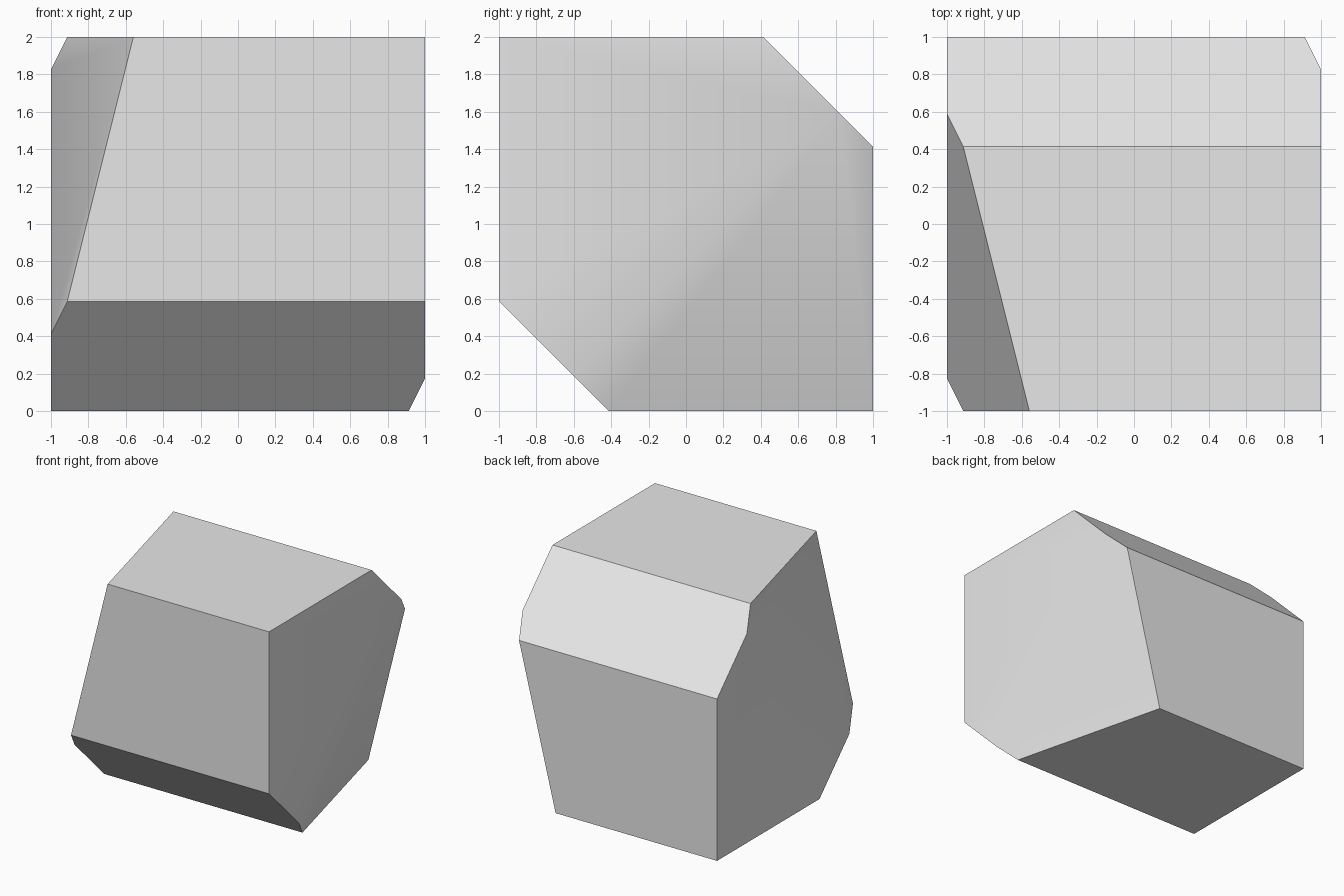
import bpy
import bmesh
from mathutils import Vector

default = bpy.data.objects.get("Cube")
if default:
    bpy.data.objects.remove(default, do_unlink=True)


def make_material(name, rgb):
    mat = bpy.data.materials.new(name)
    mat.use_nodes = True
    color = (*rgb, 1.0)
    mat.diffuse_color = color
    mat.node_tree.nodes["Principled BSDF"].inputs["Base Color"].default_value = color
    return mat


def slice_off(bm, point, normal):
    """Cut away everything beyond the plane and cap the opening."""
    geom = bm.verts[:] + bm.edges[:] + bm.faces[:]
    bmesh.ops.bisect_plane(bm, geom=geom, plane_co=point, plane_no=normal,
                           clear_outer=True)
    rim = [e for e in bm.edges if e.is_boundary]
    bmesh.ops.holes_fill(bm, edges=rim, sides=0)


# Block: a cube with two chamfered edges and two shallow sloped end cuts
bm = bmesh.new()
bmesh.ops.create_cube(bm, size=2.0)

for side in (1, -1):
    # Long chamfers: top back and bottom front
    slice_off(bm, side * Vector((0, 0.414, 1)), side * Vector((0, 1, 1)))
for side in (1, -1):
    # Sloped end cuts, opposite each other through the centre
    slice_off(bm, side * Vector((-0.913, 0.414, 1)), side * Vector((-4, -1, 1)))

bmesh.ops.translate(bm, verts=bm.verts, vec=(0, 0, 1))
bmesh.ops.recalc_face_normals(bm, faces=bm.faces)

mesh = bpy.data.meshes.new("faceted_block")
bm.to_mesh(mesh)
bm.free()
mesh.materials.append(make_material("light_grey", (0.8, 0.8, 0.8)))

block = bpy.data.objects.new("faceted_block", mesh)
bpy.context.collection.objects.link(block)

# Soft shading across the shallow end creases, sharp elsewhere
bpy.ops.object.select_all(action='DESELECT')
block.select_set(True)
bpy.context.view_layer.objects.active = block
bpy.ops.object.shade_smooth_by_angle()
